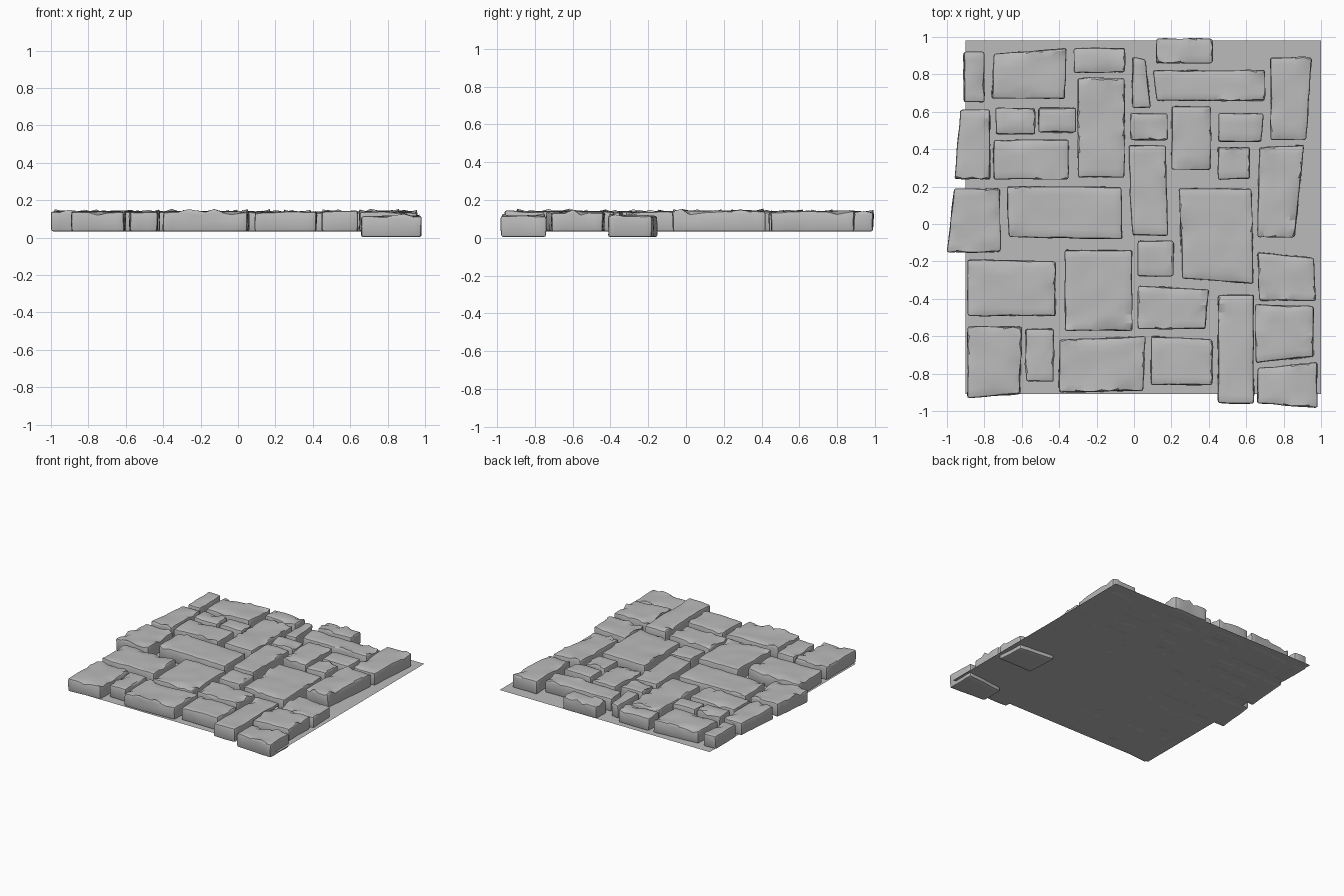
import bpy
import bmesh
import random
from mathutils import Vector, noise

random.seed(4)

default_cube = bpy.data.objects.get("Cube")
if default_cube:
    bpy.data.objects.remove(default_cube, do_unlink=True)


def make_material(name, grey):
    material = bpy.data.materials.new(name)
    material.use_nodes = True
    colour = (grey, grey, grey, 1)
    material.diffuse_color = colour
    material.node_tree.nodes["Principled BSDF"].inputs["Base Color"].default_value = colour
    return material


stone_grey = make_material("stone grey", 0.5)

GROUND = 0.033    # level of the mortar sheet
TOP = 0.138       # walking surface
SPACING = 0.045   # distance between the cuts that carry the wear
BEVEL = 0.011


def add_object(name, bm, material):
    mesh = bpy.data.meshes.new(name)
    bm.to_mesh(mesh)
    bm.free()
    mesh.materials.append(material)
    obj = bpy.data.objects.new(name, mesh)
    bpy.context.collection.objects.link(obj)
    return obj


def slice_axis(bm, axis, count):
    """Cut the unit cube into equal slabs along one axis."""
    normal = Vector((0, 0, 0))
    normal[axis] = 1
    for i in range(1, count):
        geometry = bm.verts[:] + bm.edges[:] + bm.faces[:]
        bmesh.ops.bisect_plane(bm, geom=geometry, plane_no=normal,
                               plane_co=normal * (i / count - 0.5))


def add_stone(name, bounds, shifts, bottom, top):
    """Worn block on a four-cornered footprint; shifts move single corners."""
    left, right, front, back = (value / 100 for value in bounds)
    corners = {
        "front_left": Vector((left, front)), "front_right": Vector((right, front)),
        "back_left": Vector((left, back)), "back_right": Vector((right, back)),
    }
    for corner, shift in shifts.items():
        corners[corner] += Vector(shift) / 100

    bm = bmesh.new()
    bmesh.ops.create_cube(bm, size=1)
    slice_axis(bm, 0, max(2, round((right - left) / SPACING)))
    slice_axis(bm, 1, max(2, round((back - front) / SPACING)))
    slice_axis(bm, 2, 2)
    sharp = [e for e in bm.edges if e.calc_face_angle(0) > 1]

    seed = Vector([random.uniform(0, 50) for _ in range(3)])
    for v in bm.verts:
        u, w, h = (c + 0.5 for c in v.co)
        on_rim = h > 0.99 and (min(u, w) < 0.01 or max(u, w) > 0.99)
        near = corners["front_left"].lerp(corners["front_right"], u)
        far = corners["back_left"].lerp(corners["back_right"], u)
        spot = near.lerp(far, w)
        v.co = Vector((spot.x, spot.y, bottom + h * (top - bottom)))
        wear = noise.noise_vector(v.co * 9 + seed)
        v.co += Vector((wear.x * 0.006, wear.y * 0.006, wear.z * 0.007 * h))
        # Chipped upper rim
        if on_rim:
            v.co.z -= max(0, noise.noise(v.co * 25 + seed)) * 0.016

    bmesh.ops.bevel(bm, geom=sharp, offset=BEVEL, segments=2, profile=0.5,
                    affect="EDGES", clamp_overlap=True)
    stone = add_object(name, bm, stone_grey)
    bpy.ops.object.select_all(action="DESELECT")
    stone.select_set(True)
    bpy.context.view_layer.objects.active = stone
    bpy.ops.object.shade_smooth_by_angle(angle=0.5)


# Footprints in hundredths: left, right, front, back
back_stones = [
    (-91, -80, 65, 92), (-76, -36, 67, 94), (-32, -5, 81, 94), (12, 42, 86, 99),
    (-1, 9, 62, 89), (10, 70, 66, 82), (73, 95, 45, 89), (-96, -77, 24, 61),
    (-74, -53, 48, 62), (-51, -31, 49, 62), (-75, -35, 24, 45), (-30, -5, 25, 78),
]
middle_stones = [
    (-2, 18, 45, 59), (20, 41, 29, 63), (45, 69, 44, 59), (45, 62, 24, 41),
    (66, 91, -7, 42), (-100, -71, -15, 19), (-68, -6, -8, 20), (-3, 18, -6, 42),
    (24, 64, -32, 19), (2, 21, -28, -9),
]
front_stones = [
    (-89, -42, -49, -19), (-37, -1, -57, -14), (2, 40, -56, -33), (-89, -60, -93, -55),
    (-58, -43, -84, -56), (-40, 6, -90, -60), (9, 42, -86, -60), (45, 64, -96, -38),
    (65, 96, -74, -43),
]
sunken_stones = [(66, 97, -41, -15), (66, 98, -98, -74)]

# Corners that leave the rectangle, by group and place in the group
corner_shifts = {
    ("back", 1): {"back_left": (1, -3), "front_right": (-1, 0)},
    ("back", 4): {"back_right": (-3, -1)},
    ("back", 5): {"front_left": (2, 0)},
    ("back", 6): {"front_right": (-3, 0)},
    ("back", 7): {"back_left": (3, 0)},
    ("middle", 2): {"front_right": (-1, 0)},
    ("middle", 4): {"front_right": (-5, 0), "back_left": (1, -1)},
    ("middle", 5): {"back_left": (4, 0), "back_right": (-1, 0)},
    ("middle", 6): {"back_right": (-1, 0), "front_left": (1, 1)},
    ("middle", 7): {"front_left": (2, 0), "back_right": (-1, 0)},
    ("middle", 8): {"front_left": (2, 3), "back_right": (-1, 0)},
    ("front", 0): {"back_right": (0, -1)},
    ("front", 2): {"front_right": (-2, 0), "back_right": (0, -2)},
    ("front", 3): {"front_right": (-1, 2)},
    ("front", 5): {"back_left": (0, -2), "front_right": (-1, 1)},
    ("front", 6): {"back_right": (0, -2)},
    ("front", 8): {"front_right": (0, 3), "back_right": (0, -1)},
    ("sunken", 0): {"front_left": (1, 0), "back_right": (-1, -3)},
    ("sunken", 1): {"back_left": (0, -3), "front_left": (0, 2)},
}

groups = {"back": back_stones, "middle": middle_stones,
          "front": front_stones, "sunken": sunken_stones}
for group, stones in groups.items():
    drop = 0.02 if group == "sunken" else 0
    for index, bounds in enumerate(stones):
        shifts = corner_shifts.get((group, index), {})
        bottom = 0.004 if drop else GROUND
        top = TOP - drop + random.uniform(-0.002, 0.004)
        add_stone(f"{group}_paving_stone_{index + 1}", bounds, shifts, bottom, top)

# Thin mortar sheet under the stones
sheet = bmesh.new()
outline = [(-0.9, -0.91), (1, -0.91), (1, 0.98), (-0.9, 0.98)]
sheet.faces.new([sheet.verts.new((x, y, GROUND)) for x, y in outline])
add_object("mortar_sheet", sheet, stone_grey)
